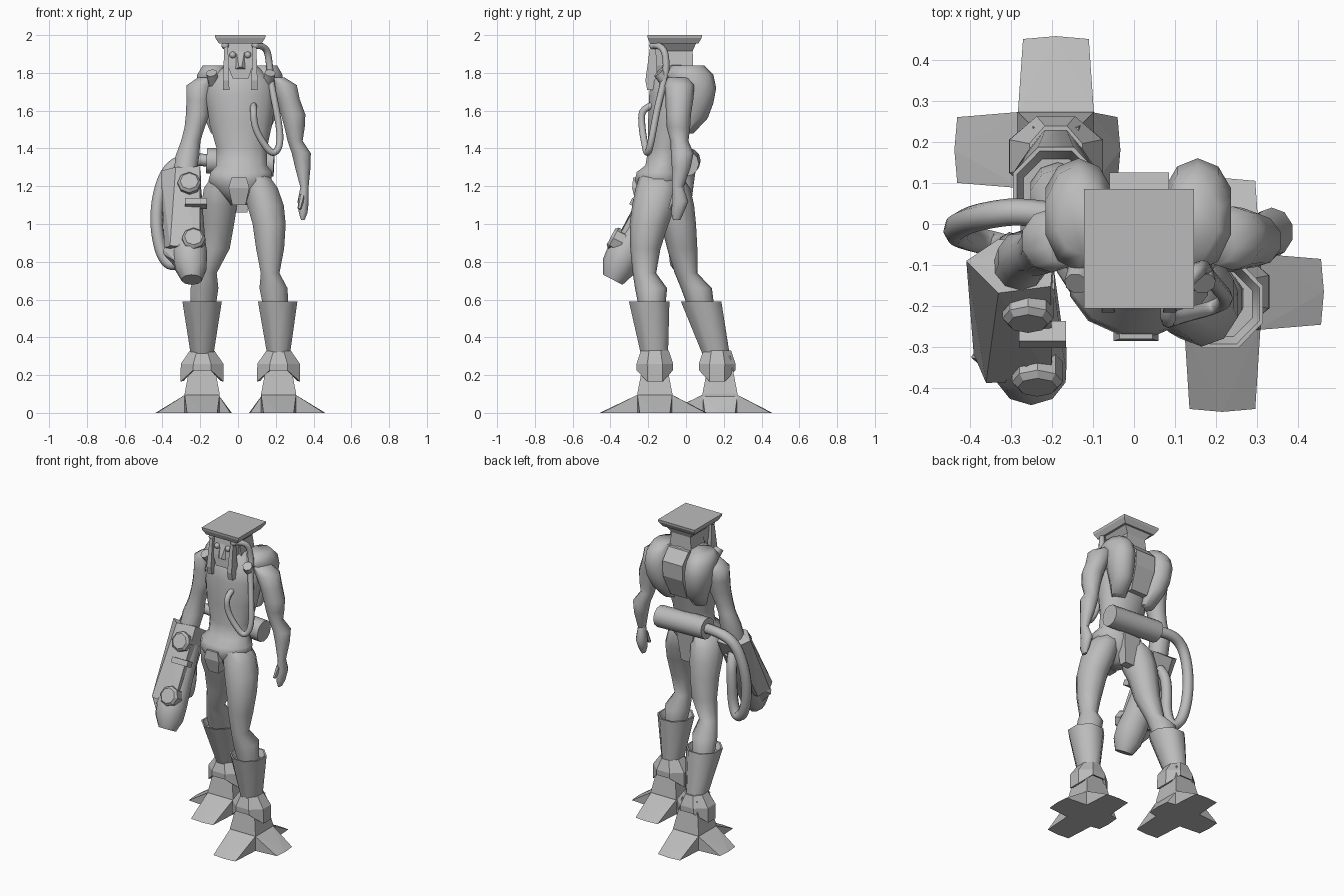
import bpy, bmesh, math
from mathutils import Vector, Matrix

grey = bpy.data.materials.new("plain grey")
grey.diffuse_color = (0.5, 0.5, 0.5, 1)


def finish(name, bm, smooth=0, mat=None):
    bmesh.ops.recalc_face_normals(bm, faces=bm.faces)
    me = bpy.data.meshes.new(name)
    bm.to_mesh(me)
    bm.free()
    if mat:
        me.transform(mat)
    ob = bpy.data.objects.new(name, me)
    bpy.context.collection.objects.link(ob)
    me.materials.append(grey)
    if smooth:
        bpy.ops.object.select_all(action='DESELECT')
        ob.select_set(True)
        bpy.context.view_layer.objects.active = ob
        bpy.ops.object.shade_smooth_by_angle(angle=math.radians(smooth))
    return ob


def loft(name, secs, n=10, smooth=60, mat=None):
    """Skin elliptical rings given as (x, y, z, rx, ry)."""
    bm = bmesh.new()
    rings = []
    for x, y, z, rx, ry in secs:
        rings.append([bm.verts.new((x + rx * math.cos(2 * math.pi * (i + .5) / n),
                                    y + ry * math.sin(2 * math.pi * (i + .5) / n), z)) for i in range(n)])
    for a, b in zip(rings, rings[1:]):
        for i in range(n):
            bm.faces.new((a[i], a[(i + 1) % n], b[(i + 1) % n], b[i]))
    bm.faces.new(rings[0])
    bm.faces.new(rings[-1])
    return finish(name, bm, smooth, mat)


def hull(name, pts, mat=None):
    bm = bmesh.new()
    for p in pts:
        bm.verts.new(p)
    bmesh.ops.convex_hull(bm, input=bm.verts)
    bmesh.ops.dissolve_limit(bm, angle_limit=.02, verts=bm.verts, edges=bm.edges)
    return finish(name, bm, 0, mat)


def slab(name, *rects, mat=None):
    """Hull of rectangles given as (x0, x1, y0, y1, z)."""
    return hull(name, [(x, y, r[4]) for r in rects for x in r[:2] for y in r[2:4]], mat)


def rod(name, a, b, r0, r1=None, n=8, smooth=50, mat=None):
    a, b = Vector(a), Vector(b)
    m = Matrix.Translation((a + b) / 2) @ (b - a).to_track_quat('Z', 'Y').to_matrix().to_4x4()
    bm = bmesh.new()
    bmesh.ops.create_cone(bm, cap_ends=True, segments=n, radius1=r0,
                          radius2=r0 if r1 is None else r1, depth=(b - a).length, matrix=m)
    return finish(name, bm, smooth, mat)


def ball(name, p, r):
    bm = bmesh.new()
    bmesh.ops.create_uvsphere(bm, u_segments=8, v_segments=6, radius=r, matrix=Matrix.Translation(p))
    finish(name, bm, 60)


def hose(name, pts, r):
    cu = bpy.data.curves.new(name, 'CURVE')
    cu.dimensions = '3D'
    cu.bevel_depth, cu.bevel_resolution, cu.use_fill_caps = r, 2, True
    sp = cu.splines.new('NURBS')
    sp.points.add(len(pts) - 1)
    for q, p in zip(sp.points, pts):
        q.co = (*p, 1)
    sp.order_u, sp.use_endpoint_u, sp.resolution_u = 3, True, 5
    sp.use_smooth = True
    ob = bpy.data.objects.new(name, cu)
    bpy.context.collection.objects.link(ob)
    cu.materials.append(grey)


# torso with hip flare
loft("torso", [(.01, -.14, 1.1, .05, .06), (.01, -.14, 1.17, .125, .11), (.01, -.14, 1.23, .172, .135),
               (.018, -.14, 1.275, .168, .125), (.02, -.12, 1.31, .138, .098), (.02, -.105, 1.4, .138, .098),
               (.015, -.085, 1.53, .172, .12), (.015, -.065, 1.68, .192, .135), (.015, -.055, 1.76, .18, .135),
               (.015, -.05, 1.81, .12, .115), (.015, -.05, 1.85, .07, .08)], 12, 70)
slab("front_plate", (-.03, .04, -.262, -.2, 1.1), (-.05, .06, -.285, -.2, 1.19), (-.035, .045, -.28, -.2, 1.245))
slab("rear_plate", (-.03, .05, -.07, -.02, 1.06), (-.05, .07, -.08, 0, 1.25))

# shoulder pack: two humps around a centre panel
for side, s in (("right", 1), ("left", -1)):
    loft(side + "_pack_hump", [(.01 + s * x, y, z, rx, ry) for x, y, z, rx, ry in (
        (.11, 0, 1.48, .045, .04), (.125, .04, 1.56, .065, .075), (.14, .055, 1.64, .08, .09),
        (.145, .055, 1.72, .085, .105), (.145, .015, 1.79, .085, .13), (.135, .01, 1.84, .065, .085))], 10, 60)
    rod(side + "_chest_socket", (.015 + s * .14, -.09, 1.73), (.015 + s * .155, -.145, 1.8), .03)
slab("pack_panel", (-.05, .07, -.02, .06, 1.52), (-.06, .085, -.02, .12, 1.66),
     (-.06, .085, -.02, .125, 1.76), (-.06, .085, -.05, .06, 1.83))

# head and flat-topped hat
slab("hat", (-.122, .146, -.205, .085, 2), (-.12, .144, -.203, .083, 1.985), (-.1, .125, -.19, .065, 1.955))
slab("neck", (-.07, .1, -.1, .04, 1.79), (-.055, .08, -.1, .035, 1.92))
slab("neck_flare", (-.055, .08, -.12, .035, 1.915), (-.09, .115, -.17, .055, 1.96))
slab("head", (-.028, .055, -.19, -.06, 1.77), (-.055, .078, -.185, -.06, 1.84), (-.06, .08, -.165, -.06, 1.96))
hull("nose", [(-.01, -.17, 1.92), (.035, -.17, 1.92), (-.015, -.185, 1.82), (.04, -.185, 1.82),
              (.005, -.205, 1.83), (.02, -.205, 1.83)])
for side, s in (("right", 1), ("left", -1)):
    ball(side + "_eye", (.012 + s * .04, -.178, 1.895), .018)
    ball(side + "_brow_bead", (.012 + s * .08, -.175, 1.945), .02)
    x = .012 + s * .075
    slab(side + "_face_bar", (x - .017, x + .017, -.205, -.165, 1.71), (x - .016, x + .016, -.215, -.15, 1.76),
         (x - .01, x + .01, -.19, -.16, 1.94))
hose("breathing_tube", [(.09, -.175, 1.945), (.15, -.12, 1.95), (.168, -.1, 1.84), (.175, -.12, 1.74),
                        (.205, -.155, 1.6), (.23, -.185, 1.43), (.19, -.205, 1.36), (.13, -.22, 1.43),
                        (.085, -.235, 1.52), (.082, -.235, 1.62), (.082, -.15, 1.635)], .018)

# arms and hand
loft("right_arm", [(.2, -.04, 1.775, .05, .06), (.24, -.035, 1.735, .075, .078), (.265, -.035, 1.66, .065, .074),
                   (.292, -.04, 1.58, .068, .066), (.3, -.04, 1.51, .056, .062), (.302, -.035, 1.44, .042, .048),
                   (.335, -.02, 1.375, .053, .06), (.343, -.025, 1.3, .043, .05), (.352, -.045, 1.19, .022, .03)])
loft("right_hand", [(.352, -.045, 1.2, .022, .03), (.345, -.03, 1.12, .032, .046), (.345, -.045, 1.06, .025, .036),
                    (.343, -.05, 1.02, .01, .02)], 8)
rod("right_thumb", (.34, -.06, 1.15), (.325, -.085, 1.08), .018, .01, 6)
loft("left_arm", [(-.165, -.04, 1.775, .05, .06), (-.2, -.04, 1.735, .075, .078), (-.21, -.045, 1.66, .066, .074),
                  (-.213, -.055, 1.58, .066, .066), (-.23, -.065, 1.51, .056, .06), (-.25, -.07, 1.44, .054, .055),
                  (-.268, -.08, 1.36, .066, .066), (-.285, -.12, 1.23, .062, .06)])

# legs
loft("right_leg", [(.09, -.15, 1.26, .075, .095), (.12, -.155, 1.19, .095, .112), (.145, -.17, 1.1, .102, .115),
                   (.165, -.195, 1, .092, .103), (.17, -.215, .87, .078, .08), (.17, -.22, .74, .052, .062),
                   (.188, -.185, .66, .078, .085), (.2, -.18, .56, .07, .07)])
loft("left_leg", [(-.06, -.12, 1.26, .075, .095), (-.09, -.09, 1.19, .095, .112), (-.1, -.07, 1.1, .1, .113),
                  (-.108, -.04, 1, .092, .093), (-.12, -.02, .87, .08, .08), (-.165, .0, .74, .055, .06),
                  (-.178, .055, .66, .078, .082), (-.185, .08, .56, .07, .07)])

# flared boots, ankle guards and four-toed feet
for side, s, cx, cy, tx, ty in (("right", 1, .215, -.165, .21, -.195), ("left", -1, -.19, .18, -.19, .08)):
    by = cy - .015 if s < 0 else cy
    loft(side + "_boot", [(cx, by, .29, .062, .075), (tx, ty, .59, .113, .116), (tx, ty, .59, .103, .105),
                          (tx, ty, .55, .085, .085)], 8, 50)
    guard = loft(side + "_ankle_guard", [(cx, by, .33, .07, .08), (cx, by, .26, .122, .105), (cx, by, .165, .124, .104),
                                         (cx, by, .17, .105, .088), (cx, by, .26, .09, .075)], 8, 0)
    for v in guard.data.vertices:          # arch the guard open at front and back
        if v.co.z < .2 and abs(v.co.x - cx) < .065:
            v.co.z += .06
    h = .093
    slab(side + "_foot_block", (cx - h, cx + h, cy - h, cy + h, 0), (cx - h, cx + h, cy - h, cy + h, .1),
         (cx - .055, cx + .055, cy - .055, cy + .055, .3))
    for toe, ang, reach in (("front", -90, .285), ("back", 90, .27), ("outer", 90 - 90 * s, .24),
                            ("inner", 90 + 90 * s, .15)):
        m = Matrix.Translation((cx, cy, 0)) @ Matrix.Rotation(math.radians(ang), 4, 'Z')
        hull(f"{side}_{toe}_toe", [(h - .01, -h, 0), (h - .01, h, 0), (h - .01, -h, .1), (h - .01, h, .1),
                                   (reach, -.08, 0), (reach, .08, 0), (reach + .007, 0, 0)], m)

# arm cannon, built along its own axis: x across, y out of its face, z down the barrel
G = Matrix(((1, 0, 0, -.27), (0, -.885, -.465, -.09), (0, .465, -.885, 1.26), (0, 0, 0, 1)))
loft("cannon_muzzle", [(0, 0, .1, .08, .075), (.01, .005, .4, .09, .085), (.015, .015, .48, .095, .095),
                       (.02, .012, .56, .088, .09), (.025, .005, .63, .055, .058)], 10, 60, G)
hull("cannon_housing", [(-.138, .01, -.02), (-.06, .088, 0), (.068, .075, -.01), (.075, -.05, 0), (-.06, -.06, 0),
                        (-.12, .02, .45), (-.09, .088, .47), (.07, .085, .47), (.07, -.05, .45), (-.08, -.055, .45)], G)
hull("cannon_spike", [(-.08, -.03, .4), (-.08, .06, .4), (-.125, .025, .46), (-.125, .01, .48), (-.05, -.03, .55),
                      (-.05, .05, .55)], G)
for name, x, t in (("upper", .012, .1), ("lower", .035, .433)):
    rod(name + "_cannon_knob", (x, .05, t), (x, .105, t), .062, .062, 8, 0, G)
    rod(name + "_cannon_knob_cap", (x, .105, t), (x, .12, t), .062, .048, 8, 0, G)
slab("cannon_handle", (-.01, .105, .06, .115, .2), (-.01, .105, .06, .115, .235), mat=G)

# waist canister and supply hose
rod("canister", (.19, .0, 1.32), (-.165, .01, 1.335), .068, n=12)
hose("supply_hose", [(-.15, .01, 1.335), (-.26, .035, 1.35), (-.37, .02, 1.3), (-.425, -.0, 1.15),
                     (-.435, -.02, .98), (-.4, -.035, .82), (-.335, -.05, .77), (-.3, -.06, .86),
                     (-.3, -.05, 1.0), (-.29, -.06, 1.13), (-.27, -.12, 1.19)], .033)
